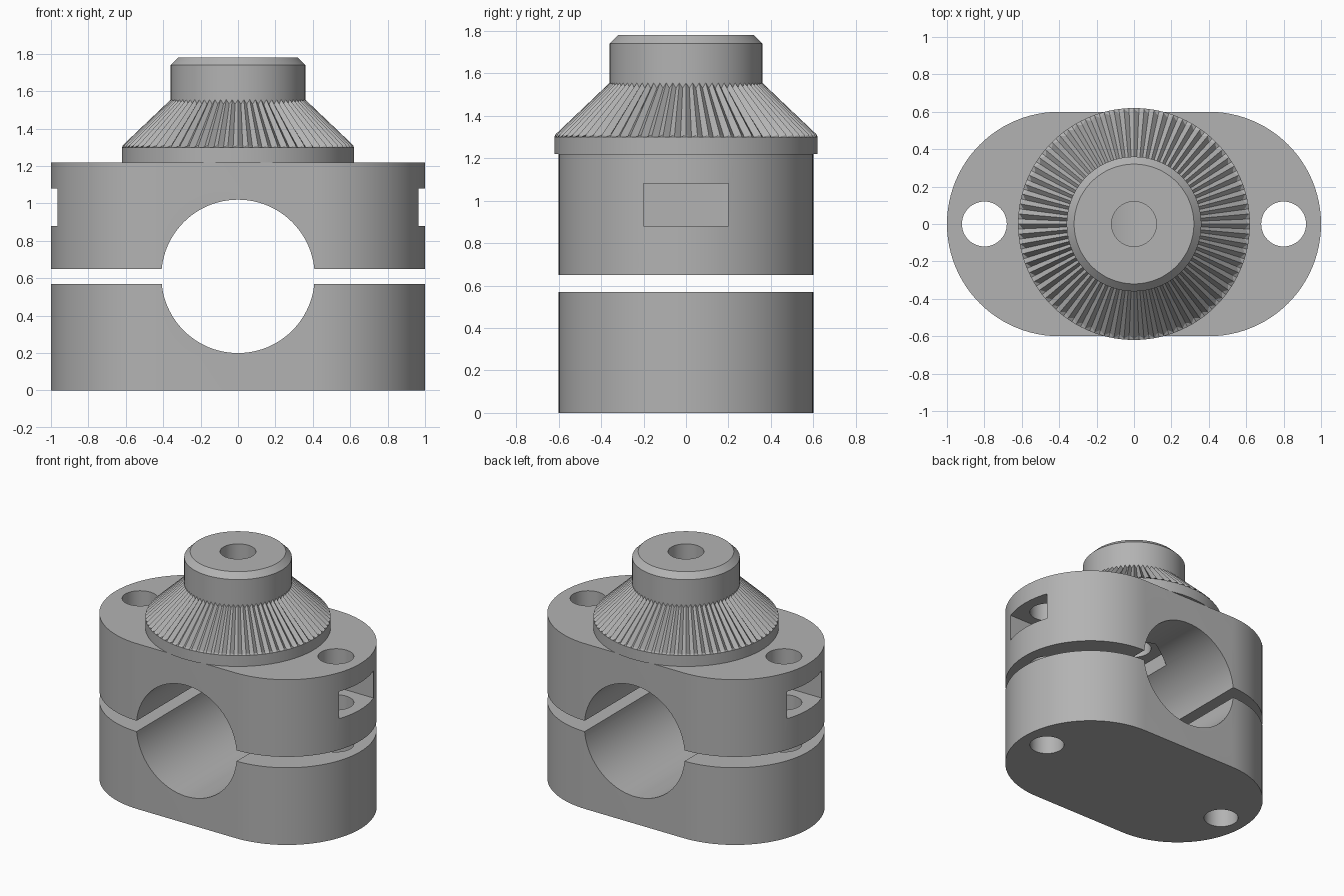
import bpy, bmesh
from math import pi, cos, sin, radians

cube = bpy.data.objects.get("Cube")
if cube:
    bpy.data.objects.remove(cube, do_unlink=True)

TEETH = 72
BORE_Z, BORE_R = 0.61, 0.41
HOLE_R = 0.12
TOP = 1.22

grey = bpy.data.materials.new("plain grey")
grey.use_nodes = True
colour = (0.45, 0.45, 0.45, 1)
grey.diffuse_color = colour
grey.node_tree.nodes["Principled BSDF"].inputs["Base Color"].default_value = colour


def add_object(name, bm):
    bmesh.ops.recalc_face_normals(bm, faces=bm.faces)
    mesh = bpy.data.meshes.new(name)
    bm.to_mesh(mesh)
    bm.free()
    mesh.materials.append(grey)
    ob = bpy.data.objects.new(name, mesh)
    bpy.context.collection.objects.link(ob)
    return ob


def select(ob):
    bpy.ops.object.select_all(action='DESELECT')
    ob.select_set(True)
    bpy.context.view_layer.objects.active = ob


def prism(name, outline, z0, z1):
    """Upright prism over an xy outline."""
    bm = bmesh.new()
    face = bm.faces.new([bm.verts.new((x, y, z0)) for x, y in outline])
    up = bmesh.ops.extrude_face_region(bm, geom=[face])["geom"]
    bmesh.ops.translate(bm, vec=(0, 0, z1 - z0),
                        verts=[v for v in up if isinstance(v, bmesh.types.BMVert)])
    return add_object(name, bm)


def circle(r, n, cx=0.0, turn=0.0):
    return [(cx + r * cos(turn + 2 * pi * i / n), r * sin(turn + 2 * pi * i / n))
            for i in range(n)]


def stadium(r=0.6, half=0.4, n=48):
    pts = []
    for side, start in ((1, -pi / 2), (-1, pi / 2)):
        for i in range(n + 1):
            a = start + pi * i / n
            pts.append((side * half + r * cos(a), r * sin(a)))
    return pts


# Cutters: cross bore, bolt holes, side nut slots, nut pocket in the bore roof
bore = prism("bore_cutter", circle(BORE_R, 96), -1, 1)
bore.rotation_euler.x = pi / 2
bore.location.z = BORE_Z
centre_hole = prism("centre_hole_cutter", circle(HOLE_R, 48), 0.8, 1.5)
nut_pocket = prism("nut_pocket_cutter", circle(0.23, 6, turn=pi / 6), 0.8, 1.08)
bolt_holes, nut_slots = [], []
for s in (-1, 1):
    bolt_holes.append(prism("bolt_hole_cutter", circle(HOLE_R, 48, cx=s * 0.8), -0.5, 1.7))
    slot = [(s * 0.6, -0.2), (s * 1.2, -0.2), (s * 1.2, 0.2), (s * 0.6, 0.2)]
    nut_slots.append(prism("nut_slot_cutter", slot, 0.88, 1.08))

# Two clamp halves
lower = prism("lower_clamp", stadium(), 0, 0.57)
upper = prism("upper_clamp", stadium(), 0.65, TOP)
shared = [bore] + bolt_holes
jobs = ((lower, shared), (upper, shared + nut_slots + [nut_pocket, centre_hole]))
for body, cutters in jobs:
    select(body)
    for cutter in cutters:
        mod = body.modifiers.new("cut", 'BOOLEAN')
        mod.operation = 'DIFFERENCE'
        mod.solver = 'EXACT'
        mod.object = cutter
        bpy.ops.object.modifier_apply(modifier=mod.name)
for cutter in shared + nut_slots + [nut_pocket, centre_hole]:
    bpy.data.objects.remove(cutter, do_unlink=True)

# Toothed hub: closed rings, each with (radius, z) at tooth peaks and valleys
rings = [
    ((HOLE_R, TOP),) * 2,
    ((0.62, TOP),) * 2,
    ((0.62, 1.3),) * 2,
    ((0.615, 1.312), (0.595, 1.3)),
    ((0.36, 1.555), (0.36, 1.53)),
    ((0.36, 1.74),) * 2,
    ((0.32, 1.78),) * 2,
    ((HOLE_R, 1.78),) * 2,
]
bm = bmesh.new()
n = TEETH * 2
grid = []
for ring in rings:
    row = []
    for i in range(n):
        r, z = ring[i % 2]
        a = 2 * pi * i / n
        row.append(bm.verts.new((r * cos(a), r * sin(a), z)))
    grid.append(row)
for k, row in enumerate(grid):
    nxt = grid[(k + 1) % len(grid)]
    for i in range(n):
        j = (i + 1) % n
        bm.faces.new((row[i], row[j], nxt[j], nxt[i]))
hub = add_object("toothed_hub", bm)

for ob in (lower, upper, hub):
    select(ob)
    bpy.ops.object.shade_smooth_by_angle(angle=radians(25))
